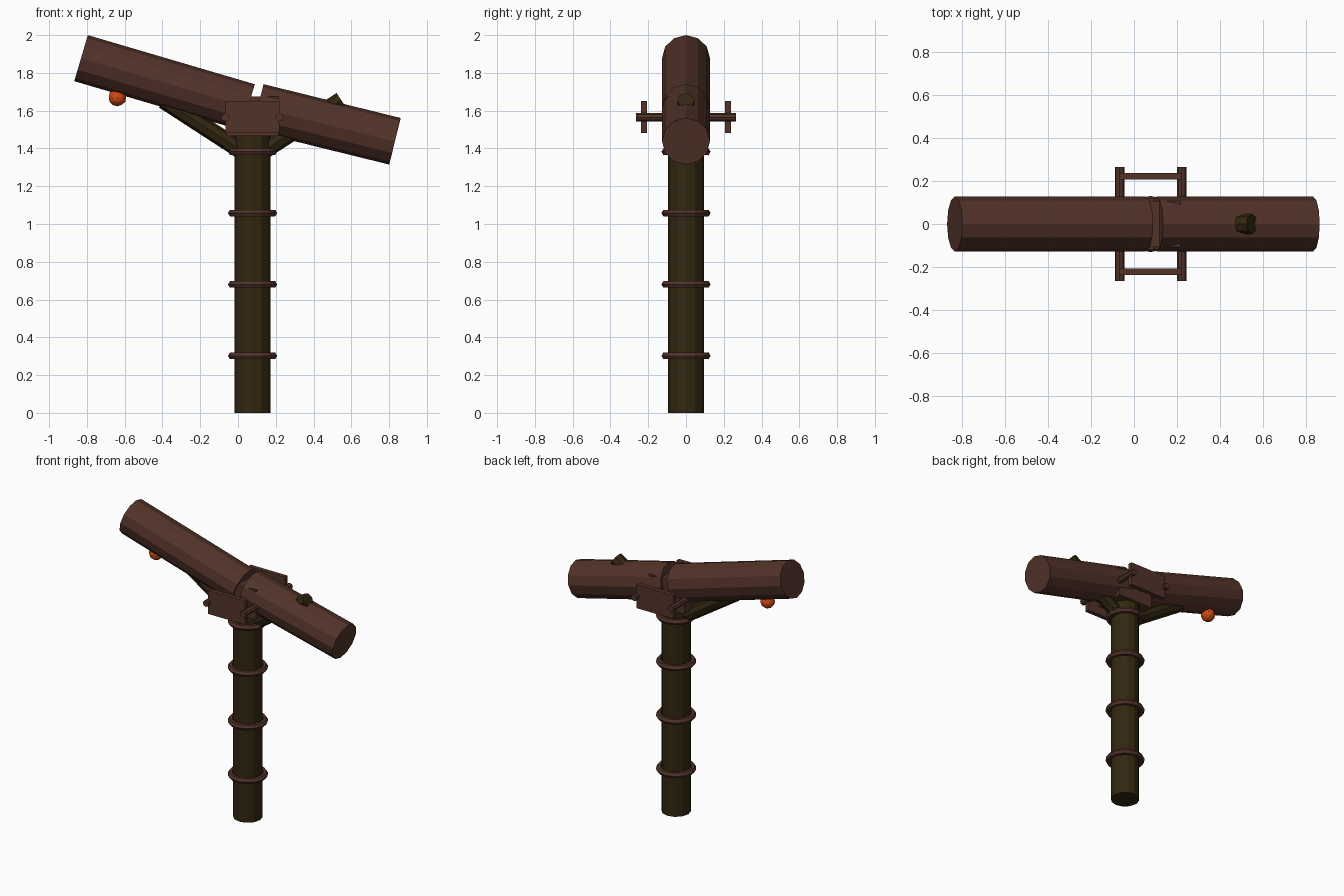
import bpy, math
from mathutils import Vector

if "Cube" in bpy.data.objects:
    bpy.data.objects.remove(bpy.data.objects["Cube"])


def material(name, rgb):
    m = bpy.data.materials.new(name)
    m.diffuse_color = (*rgb, 1)
    m.use_nodes = True
    m.node_tree.nodes["Principled BSDF"].inputs["Base Color"].default_value = m.diffuse_color
    return m


BROWN = material("reddish_brown_wood", (0.085, 0.033, 0.022))
OLIVE = material("dark_olive_wood", (0.032, 0.020, 0.005))
ORANGE = material("orange_lamp", (0.62, 0.068, 0.006))
CX = 0.077  # post axis


def finish(name, mat):
    o = bpy.context.object
    o.name = name
    o.data.materials.append(mat)
    return o


def rod(name, a, b, radius, sides, mat):
    """Flat-shaded cylinder from point a to point b."""
    a, b = Vector(a), Vector(b)
    d = b - a
    bpy.ops.mesh.primitive_cylinder_add(vertices=sides, radius=radius, depth=d.length,
                                        location=(a + b) / 2)
    o = finish(name, mat)
    o.rotation_euler = d.to_track_quat('Z', 'Y').to_euler()
    return o


def box(name, lo, hi, mat):
    lo, hi = Vector(lo), Vector(hi)
    bpy.ops.mesh.primitive_cube_add(size=1, location=(lo + hi) / 2)
    o = finish(name, mat)
    o.scale = hi - lo
    return o


# Post with its rings
rod("post", (CX, 0, 0), (CX, 0, 1.47), 0.095, 12, OLIVE)
for i, z in enumerate((0.302, 0.68, 1.058, 1.383)):
    bpy.ops.mesh.primitive_torus_add(major_radius=0.11, minor_radius=0.02, major_segments=16,
                                     minor_segments=6, location=(CX, 0, z))
    finish(f"post_ring_{i + 1}", BROWN)

# Two tilted logs with a slanted gap between them
rod("long_log", (-0.831, 0, 1.878), (0.053, 0, 1.618), 0.127, 12, BROWN)
rod("short_log", (0.105, 0, 1.617), (0.831, 0, 1.438), 0.127, 12, BROWN)

# Bracket: core block, side plates and through bolts
box("bracket_core", (CX - 0.138, -0.106, 1.465), (CX + 0.138, 0.106, 1.675), BROWN)
for side, name in ((-1, "front"), (1, "back")):
    box(f"{name}_bracket_plate", (CX - 0.144, side * 0.222 - 0.015, 1.483),
        (CX + 0.144, side * 0.222 + 0.015, 1.65), BROWN)
for side, name in ((-1, "left"), (1, "right")):
    x = CX + side * 0.144
    rod(f"{name}_bracket_bolt", (x, -0.265, 1.565), (x, 0.265, 1.565), 0.022, 8, BROWN)
    # Diagonal brace; the right one pokes out through the top of the short log
    rod(f"{name}_brace", (CX, 0, 1.35), (CX + side * 0.47, 0, 1.655), 0.046, 8, OLIVE)

# Hanging lamp under the long log
bpy.ops.mesh.primitive_ico_sphere_add(subdivisions=2, radius=0.048, location=(-0.638, 0, 1.671))
finish("lamp", ORANGE)
